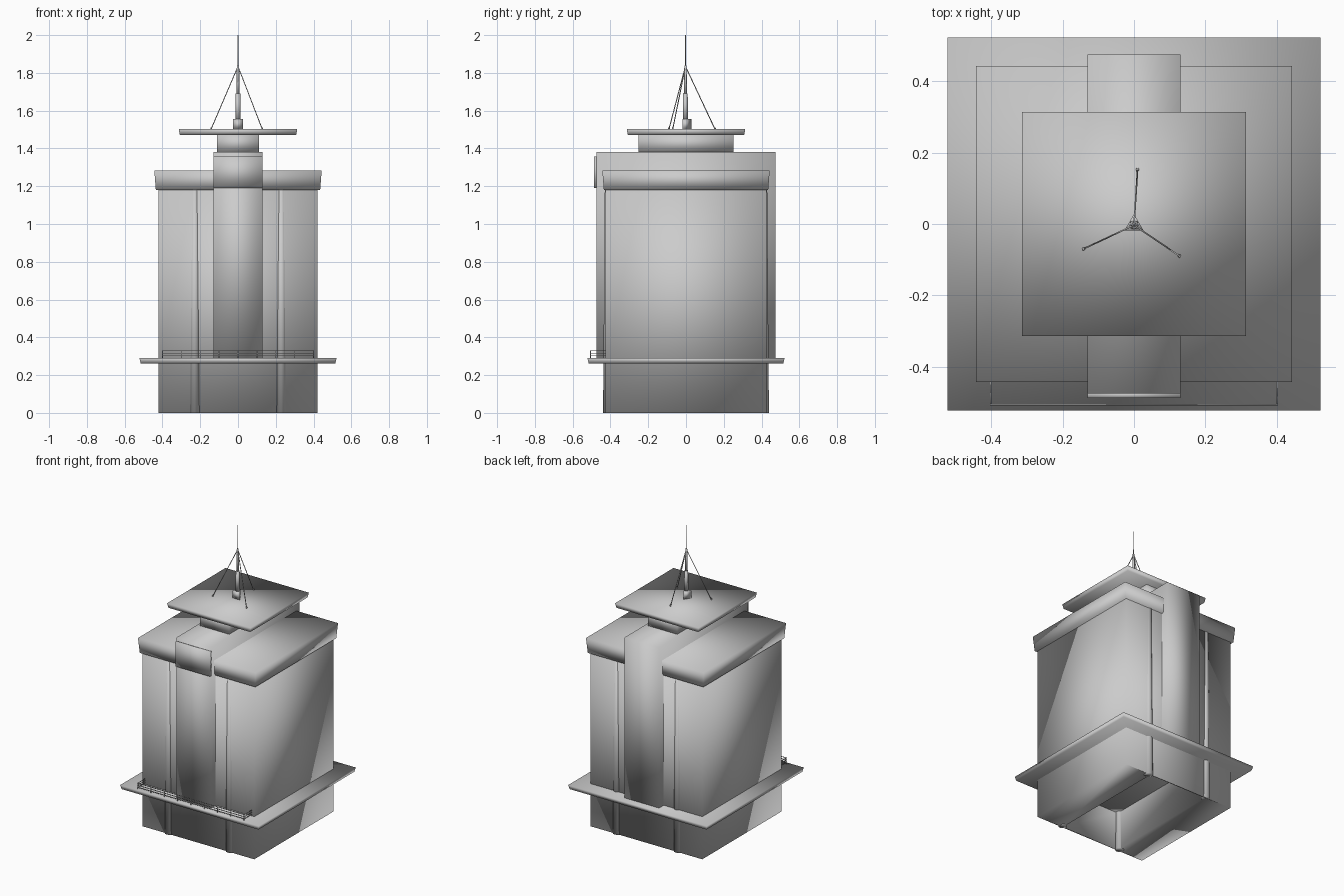
import bpy, bmesh, math
from mathutils import Vector

cube = bpy.data.objects.get("Cube")
if cube:
    bpy.data.objects.remove(cube, do_unlink=True)

grey = bpy.data.materials.new("plain_grey")
grey.use_nodes = True
grey.diffuse_color = (0.6, 0.6, 0.6, 1)
grey.node_tree.nodes["Principled BSDF"].inputs["Base Color"].default_value = (0.6, 0.6, 0.6, 1)


def finish(bm, name):
    """Turn a bmesh into a smooth-shaded grey object."""
    bmesh.ops.recalc_face_normals(bm, faces=bm.faces)
    for f in bm.faces:
        f.smooth = True
    mesh = bpy.data.meshes.new(name)
    bm.to_mesh(mesh)
    bm.free()
    mesh.materials.append(grey)
    obj = bpy.data.objects.new(name, mesh)
    bpy.context.collection.objects.link(obj)
    return obj


def box_mesh(x, y, z, flare=0.0):
    """Box between (min, max) pairs; flare draws the bottom edge inward."""
    bm = bmesh.new()
    bmesh.ops.create_cube(bm, size=1)
    for v in bm.verts:
        low = v.co.z < 0
        sx, sy = math.copysign(1, v.co.x), math.copysign(1, v.co.y)
        v.co = (x[v.co.x > 0] - sx * flare * low,
                y[v.co.y > 0] - sy * flare * low,
                z[not low])
    return bm


def box(name, x, y, z, flare=0.0):
    return finish(box_mesh(x, y, z, flare), name)


def rod(name, a, b, r1, r2, sides=8, turn=0.0):
    """Tapered rod from point a to point b."""
    a, b = Vector(a), Vector(b)
    bm = bmesh.new()
    bmesh.ops.create_cone(bm, cap_ends=True, segments=sides, radius1=r1, radius2=r2,
                          depth=(b - a).length)
    obj = finish(bm, name)
    obj.location = (a + b) / 2
    if turn:
        obj.rotation_euler.z = turn
    else:
        obj.rotation_euler = (b - a).to_track_quat('Z', 'Y').to_euler()
    return obj


def square(half):
    return (-half, half)


# Main block with a hollow passage under its middle
bm = box_mesh(square(0.42), square(0.425), (0, 1.18))
bm.faces.ensure_lookup_table()
floor = min(bm.faces, key=lambda f: f.calc_center_median().z)
bmesh.ops.inset_individual(bm, faces=[floor], thickness=0.01)
for v in floor.verts:
    v.co.x = math.copysign(0.22, v.co.x)
ceiling = bmesh.ops.extrude_face_region(bm, geom=[floor])
for v in ceiling["geom"]:
    if isinstance(v, bmesh.types.BMVert):
        v.co.z = 0.265
if floor.is_valid:
    bmesh.ops.delete(bm, geom=[floor], context='FACES_ONLY')
finish(bm, "main_block")

# Slabs, central spine, neck and cap
box("ledge", square(0.522), square(0.522), (0.262, 0.29), 0.007)
box("roof_slab", square(0.443), square(0.443), (1.18, 1.282), 0.008)
box("central_spine", square(0.13), (-0.475, 0.475), (0.28, 1.382))
box("front_panel", square(0.13), (-0.488, -0.47), (1.19, 1.357))
box("neck", square(0.11), square(0.252), (1.38, 1.475))
box("cap", square(0.314), square(0.314), (1.472, 1.504), 0.006)

# Tapered pilasters on front and back
for side, sx in (("right", -1), ("left", 1)):
    for end, sy in (("front", -1), ("back", 1)):
        x, y = 0.229 * sx, 0.411 * sy
        rod(f"{end}_{side}_pilaster", (x, y, 0), (x, y, 1.185), 0.028, 0.019, 12)

# Balcony railing
for i in range(3):
    z = 0.3 + i * 0.014
    box(f"front_rail_{i}", square(0.403), (-0.508, -0.504), (z, z + 0.003))
    for sx in (-1, 1):
        box(f"side_rail_{i}", (sx * 0.401 - 0.002, sx * 0.401 + 0.002),
            (-0.508, -0.425), (z, z + 0.003))
for i in range(9):
    x = -0.4 + i * 0.1
    box(f"rail_post_{i}", (x - 0.002, x + 0.002), (-0.508, -0.504), (0.288, 0.331))

# Mast and its three stays
turn = math.radians(360)
rod("mast_foot", (0, -0.003, 1.5), (0, -0.003, 1.555), 0.031, 0.031, 3, turn)
rod("mast_lower", (0, -0.003, 1.55), (0, -0.003, 1.69), 0.014, 0.012)
rod("mast_upper", (0, -0.003, 1.69), (0, -0.003, 1.84), 0.009, 0.006)
rod("mast_tip", (0, -0.003, 1.83), (0, -0.003, 2.0), 0.003, 0.002, 6)
for i, (x, y) in enumerate(((0.01, 0.153), (-0.142, -0.07), (0.128, -0.09))):
    rod(f"stay_{i}", (0, -0.003, 1.835), (x, y, 1.503), 0.0025, 0.0025, 6)
    rod(f"stay_anchor_{i}", (x, y, 1.502), (x, y, 1.512), 0.005, 0.004, 6)
